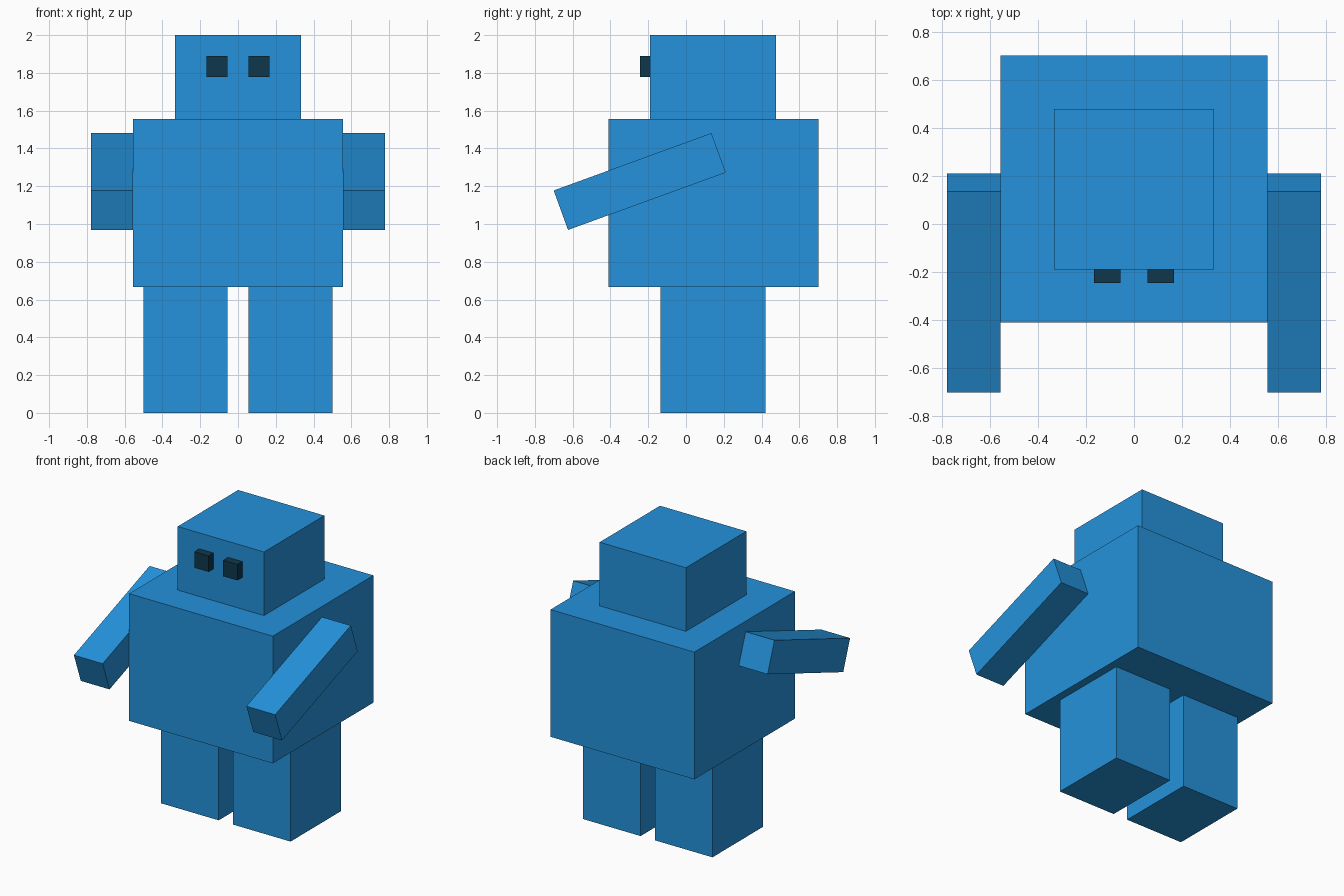
import bpy
import math

if "Cube" in bpy.data.objects:
    bpy.data.objects.remove(bpy.data.objects["Cube"], do_unlink=True)

U = 1 / 9       # block unit
MID_Y = 0.146   # depth centre of body, head and legs


def make_material(name, rgb):
    mat = bpy.data.materials.new(name)
    mat.use_nodes = True
    color = (*rgb, 1)
    mat.diffuse_color = color
    mat.node_tree.nodes["Principled BSDF"].inputs["Base Color"].default_value = color
    return mat


def block(name, size, center, mat, tilt=0):
    bpy.ops.mesh.primitive_cube_add(size=1, location=center,
                                    rotation=(math.radians(tilt), 0, 0))
    obj = bpy.context.object
    obj.name = name
    obj.scale = size
    bpy.ops.object.transform_apply(location=False, rotation=False, scale=True)
    obj.data.materials.append(mat)
    return obj


blue = make_material("bright blue", (0.018, 0.287, 0.708))
dark = make_material("dark blue", (0.0045, 0.038, 0.072))

# Body and head
block("body", (10 * U, 10 * U, 8 * U), (0, MID_Y, 10 * U), blue)
block("head", (6 * U, 6 * U, 4 * U), (0, MID_Y - 0.002, 16 * U), blue)

# Paired parts
for side, s in (("left", 1), ("right", -1)):
    block(side + "_leg", (4 * U, 5 * U, 6 * U), (s * 2.5 * U, MID_Y - 0.002, 3 * U), blue)
    # Arms reach forward and slope down
    block(side + "_arm", (2 * U, 8 * U, 2 * U), (s * 6 * U, -0.245, 1.225), blue, tilt=20)
    block(side + "_eye", (U, U / 2, U), (s * U, -0.217, 16.5 * U), dark)
